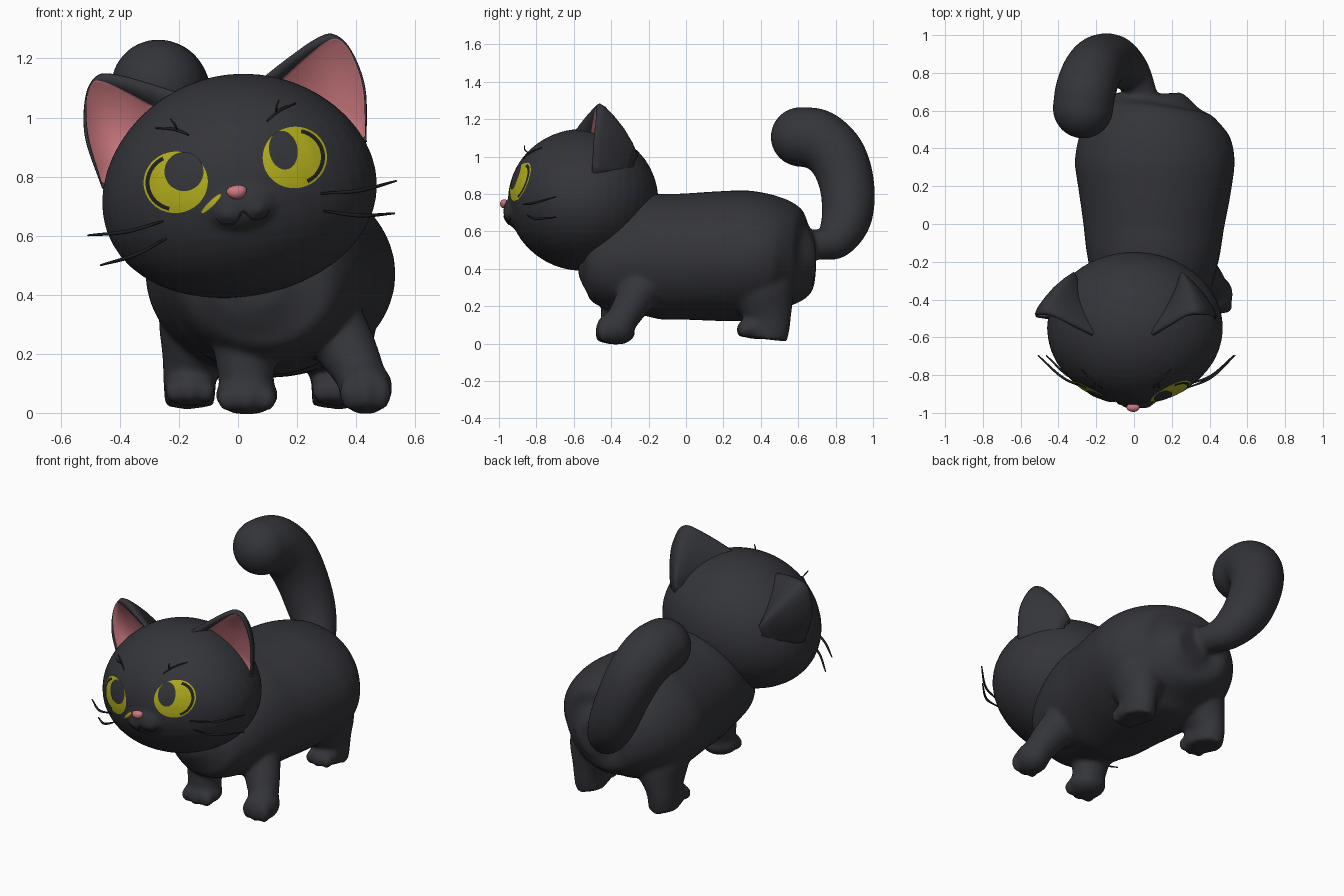
import bpy, bmesh, math
from mathutils import Vector, Matrix
from mathutils.bvhtree import BVHTree

cube = bpy.data.objects.get("Cube")
if cube:
    bpy.data.objects.remove(cube)

def material(name, rgb):
    m = bpy.data.materials.new(name)
    m.use_nodes = True
    m.diffuse_color = (*rgb, 1)
    m.node_tree.nodes["Principled BSDF"].inputs["Base Color"].default_value = (*rgb, 1)
    return m

FUR = material("charcoal fur", (0.034, 0.035, 0.042))
LINE = material("black hair", (0.015, 0.015, 0.017))
YELLOW = material("yellow eye", (0.44, 0.42, 0.012))
PINK = material("pink skin", (0.6, 0.19, 0.21))
HEAD = Matrix.Translation((0, -0.55, 0.77)) @ Matrix.Rotation(math.radians(-10), 4, 'Y')

def place(name, data, matrix):
    ob = bpy.data.objects.new(name, data)
    ob.matrix_world = matrix
    bpy.context.collection.objects.link(ob)
    return ob

def finish(name, bm, mats, matrix=Matrix()):
    bmesh.ops.recalc_face_normals(bm, faces=bm.faces)
    mesh = bpy.data.meshes.new(name)
    bm.to_mesh(mesh)
    bm.free()
    for m in mats:
        mesh.materials.append(m)
    mesh.shade_smooth()
    return place(name, mesh, matrix)

def fuse(ob, voxel, passes):
    """Melt overlapping volumes into one soft skin."""
    r = ob.modifiers.new("fuse", 'REMESH')
    r.mode, r.voxel_size = 'VOXEL', voxel
    s = ob.modifiers.new("soften", 'SMOOTH')
    s.factor, s.iterations = 0.5, passes
    ev = ob.evaluated_get(bpy.context.evaluated_depsgraph_get())
    mesh = bpy.data.meshes.new_from_object(ev)
    ob.modifiers.clear()
    ob.data = mesh
    mesh.materials.clear()
    mesh.materials.append(FUR)
    mesh.shade_smooth()

def spline(pts, steps=6):
    """Catmull-Rom through points of any dimension."""
    p = [Vector(q) for q in pts]
    p = [p[0] * 2 - p[1]] + p + [p[-1] * 2 - p[-2]]
    out = []
    for a, b, c, d in zip(p, p[1:], p[2:], p[3:]):
        for t in (k / steps for k in range(steps)):
            out.append((b * 2 + (c - a) * t + (a * 2 - b * 5 + c * 4 - d) * t ** 2
                        + (b * 3 - a - c * 3 + d) * t ** 3) * 0.5)
    return out + [p[-2]]

def loft(bm, rings, close=True):
    """Skin rings of points; returns the faces band by band."""
    rows = [[bm.verts.new(p) for p in ring] for ring in rings]
    bands = [[bm.faces.new(rows[0])]]
    for a, b in zip(rows, rows[1:]):
        bands.append([bm.faces.new((a[i - 1], a[i], b[i], b[i - 1])) for i in range(len(a))])
    if close:
        bands.append([bm.faces.new(rows[-1])])
    return bands

def tube(bm, pts, steps=6, floor=-1, sides=40):
    """Sweep ellipses along points given as x, y, z, width radius, depth radius."""
    path, rings = spline(pts, steps), []
    for i, q in enumerate(path):
        t = (path[min(i + 1, len(path) - 1)].to_3d() - path[max(i - 1, 0)].to_3d()).normalized()
        u = (Vector((1, 0, 0)) - t * t.x).normalized()
        v = t.cross(u)
        ring = [q.to_3d() + u * math.cos(a) * q[3] + v * math.sin(a) * q[4]
                for a in (math.tau * k / sides for k in range(sides))]
        rings.append([(p.x, p.y, max(p.z, floor)) for p in ring])
    loft(bm, rings)

def ball(bm, loc, radii, floor=-1):
    (x, y, z), (rx, ry, rz) = loc, radii
    polar = [math.pi * (i + .5) / 24 for i in range(24)]
    tube(bm, [(x, y, z - rz * math.cos(a), rx * math.sin(a), ry * math.sin(a)) for a in polar],
         1, floor)

def paw(bm, x, y, z, rx, ry, rz, floor):
    ball(bm, (x, y, z), (rx, ry, rz), floor)
    for k in (-1, 0, 1):
        ball(bm, (x + k * rx * .58, y - ry * (.74 - .12 * abs(k)), z - rz * .2),
             (rx * .38, ry * .32, rz * .65), floor)

# Body, legs and tail, fused together
bm = bmesh.new()
tube(bm, [(.08, -.575, .42, .06, .06), (.08, -.52, .42, .19, .16), (.09, -.42, .42, .28, .245),
          (.1, -.2, .46, .345, .328), (.105, 0, .465, .375, .338), (.11, .2, .468, .408, .348),
          (.11, .35, .47, .423, .347), (.11, .5, .465, .385, .312), (.12, .61, .45, .295, .237),
          (.13, .67, .45, .18, .15), (.13, .69, .45, .08, .07)])
# front legs, the left one stepping outward
tube(bm, [(.01, -.3, .4, .12, .11), (.02, -.34, .25, .108, .11), (.03, -.37, .08, .09, .088)])
tube(bm, [(.27, -.2, .36, .13, .13), (.36, -.28, .23, .105, .1), (.43, -.36, .1, .08, .08)])
paw(bm, .03, -.375, .06, .107, .104, .068, -.004)
paw(bm, .432, -.375, .085, .092, .104, .092, -.004)
# hind legs
for foot, thigh in ((-.162, -.1), (.335, .31)):
    tube(bm, [(thigh, .36, .45, .12, .12), ((foot + thigh * 2) / 3, .41, .28, .15, .165),
              (foot, .44, .13, .093, .122), (foot, .43, .024, .086, .112)])
    paw(bm, foot, .375, .085, .09, .102, .062, .024)
# curled tail
tube(bm, [(.08, .58, .53, .07, .075), (.035, .71, .53, .082, .082), (-.02, .8, .56, .108, .108),
          (-.1, .86, .68, .135, .136), (-.17, .86, .85, .147, .147), (-.22, .807, 1, .156, .156),
          (-.255, .71, 1.09, .161, .161), (-.27, .62, 1.105, .16, .16)])
ball(bm, (-.27, .615, 1.105), (.161, .163, .16))
fuse(finish("body", bm, [FUR]), .012, 16)

# Head with a soft muzzle
bm = bmesh.new()
ball(bm, (0, 0, 0), (.467, .402, .377))
for v in bm.verts:
    v.co.x *= 1 - .22 * v.co.z
ball(bm, (0, -.315, -.065), (.15, .112, .1))
for side in (-1, 1):
    ball(bm, (side * .042, -.385, -.085), (.05, .042, .036))
head = finish("head", bm, [FUR], HEAD)
fuse(head, .011, 7)
skin = BVHTree.FromPolygons([v.co for v in head.data.vertices],
                            [p.vertices[:] for p in head.data.polygons])

def on_face(x, z, lift):
    hit = skin.ray_cast(Vector((x, -1, z)), Vector((0, 1, 0)))[0]
    return Vector((x, hit.y - lift, z))

def patch(name, x, z, rx, rz, lift, mats, turn=0, rim_side=0):
    """A thin oval laid over the face, with an optional dark crescent on one side."""
    bm, spin = bmesh.new(), Matrix.Rotation(turn, 2)
    angles, rings = [math.tau * k / 64 for k in range(64)], []
    for r in (k / 16 for k in range(1, 17)):
        flat = [spin @ Vector((rx * r * math.cos(a), rz * r * math.sin(a))) for a in angles]
        rings.append([on_face(x + d.x, z + d.y, lift) for d in flat])
    bands = loft(bm, rings, close=False)
    for f, a in [fa for band in bands[13:15] for fa in zip(band, angles)]:
        f.material_index = int(math.cos(a) * rim_side > .35)
    ob = finish(name, bm, mats, HEAD)
    if sum(p.normal.y for p in ob.data.polygons) > 0:
        ob.data.flip_normals()

def strand(name, pts, width):
    """A tapered hair or line."""
    cu = bpy.data.curves.new(name, 'CURVE')
    cu.dimensions, cu.bevel_depth, cu.bevel_resolution = '3D', width, 2
    cu.use_fill_caps = True
    path, sp = spline(pts), cu.splines.new('POLY')
    sp.points.add(len(path) - 1)
    for i, (pt, q) in enumerate(zip(sp.points, path)):
        pt.co = (*q, 1)
        pt.radius = .35 + .65 * math.sin(math.pi * (i + 1) / (len(path) + 1))
    cu.materials.append(LINE)
    place(name, cu, HEAD)

def ear(name, side, hollow):
    edge = spline([(.1, -.06, .32), (.24, .01, .395), (.35, .068, .445), (.41, .085, .447),
                   (.457, .08, .385), (.482, .065, .25), (.455, .055, .07)])
    edge += [Vector((.38, .05, .03)), Vector((.28, .03, .04)), Vector((.18, 0, .14))]

    def ring(cx, cz, sx, sz, back, flat=1):
        return [(side * (cx + (p.x - cx) * sx), .07 + (p.y - .07) * flat + back,
                 cz + (p.z - cz) * sz) for p in edge]
    # flat pink hollow, rim, then the back of the ear shrinking into the head
    rings = [ring(.45, .27, hollow, .86, .008, .1), ring(.45, .27, hollow + .03, .89, -.004, .2),
             ring(.45, .27, .96, .96, -.008)]
    rings += [ring(.26, .12, s, s, b) for s, b in ((1, .006), (.95, .035), (.8, .085),
                                                  (.62, .135), (.4, .18), (.2, .21))]
    bm = bmesh.new()
    bands = loft(bm, rings)
    for f in bands[0] + bands[1]:
        f.material_index = 1
    finish(name, bm, [FUR, PINK], HEAD)

# Paired features of the face
for side, word, hollow, eye_z, pupil in ((1, "left", .72, .06, .048), (-1, "right", .58, .047, .066)):
    ear(word + "_ear", side, hollow)
    patch(word + "_eye", side * .206, eye_z, .109, .104, .004, [YELLOW, LINE], rim_side=side)
    patch(word + "_pupil", side * .172, eye_z + .031, pupil, .066, .008, [FUR])
    strand(word + "_brow", [on_face(side * x, z, .003) for x, z in
                            ((.135, .198), (.18, .225), (.24, .24))], .0055)
    strand(word + "_brow_hair", [on_face(side * .17, .22, .002), (side * .175, -.312, .24),
                                 (side * .187, -.312, .262)], .004)
    for row, z, tip_x, tip_z in (("upper", -.075, .53, -.078), ("lower", -.135, .505, -.185)):
        root, tip = on_face(side * .27, z, 0), Vector((side * tip_x, -.145, tip_z))
        mid = (root + tip) / 2 + Vector((0, -.03, -.012))
        strand(f"{word}_{row}_whisker", [root, mid, tip], .0065)

# Nose, mouth and the bright lower lid streak
bm = bmesh.new()
ball(bm, (-.008, -.421, -.022), (.034, .024, .024))
for v in bm.verts:
    v.co.x *= 1 + 8 * (v.co.z + .022)
finish("nose", bm, [PINK], HEAD)
strand("mouth", [on_face(x, z, .001) for x, z in
                 ((-.092, -.1), (-.07, -.122), (-.03, -.122), (0, -.09),
                  (.03, -.122), (.07, -.122), (.092, -.1))], .0035)
patch("eye_streak", -.1, -.045, .045, .009, .004, [YELLOW], turn=.6)
